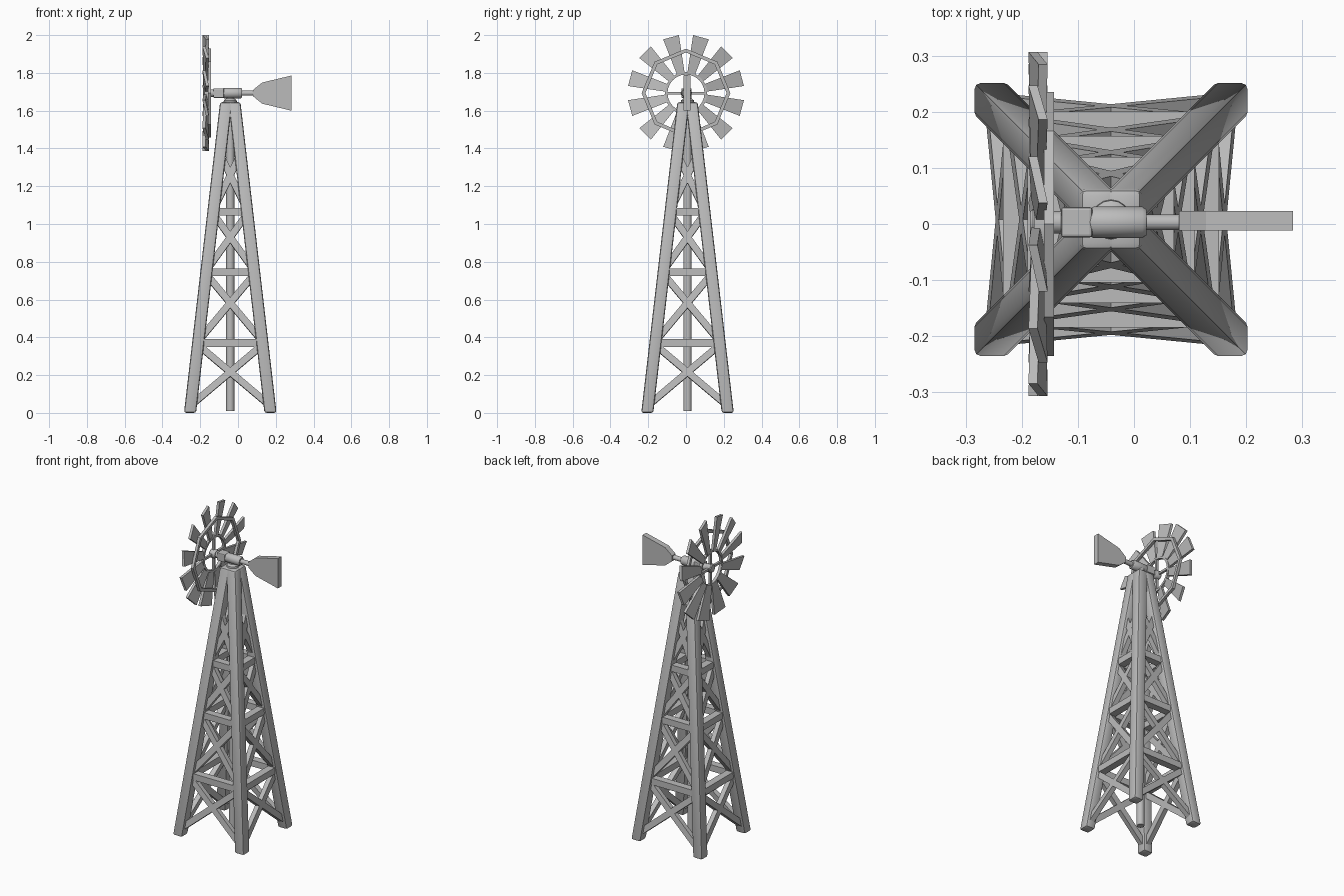
import bpy, bmesh, math
from mathutils import Vector, Matrix

old = bpy.data.objects.get("Cube")
if old:
    bpy.data.objects.remove(old, do_unlink=True)

grey = bpy.data.materials.new("weathered grey")
grey.use_nodes = True
grey.diffuse_color = (0.5, 0.5, 0.5, 1)
grey.node_tree.nodes["Principled BSDF"].inputs["Base Color"].default_value = (0.5, 0.5, 0.5, 1)

TOWER = Vector((-0.041, 0.008, 0))   # tower axis
HEAD = Vector((0, 0.003, 1.693))     # wheel and vane axis
TOP = 1.645


def finish(name, bm, bevel=0, segments=2, smooth=False):
    bmesh.ops.recalc_face_normals(bm, faces=bm.faces)
    if bevel:
        bmesh.ops.bevel(bm, geom=bm.edges[:], offset=bevel, segments=segments,
                        affect='EDGES', profile=0.5)
    mesh = bpy.data.meshes.new(name)
    bm.to_mesh(mesh)
    bm.free()
    mesh.materials.append(grey)
    obj = bpy.data.objects.new(name, mesh)
    bpy.context.collection.objects.link(obj)
    if smooth:
        bpy.ops.object.select_all(action='DESELECT')
        obj.select_set(True)
        bpy.context.view_layer.objects.active = obj
        bpy.ops.object.shade_smooth_by_angle(angle=math.radians(40))
    return obj


def loft(bm, loops):
    """Skin equal-length loops of points and close both ends."""
    rings = [[bm.verts.new(p) for p in loop] for loop in loops]
    n = len(rings[0])
    for a, b in zip(rings, rings[1:]):
        for i in range(n):
            bm.faces.new((a[i], a[(i + 1) % n], b[(i + 1) % n], b[i]))
    bm.faces.new(rings[0][::-1])
    bm.faces.new(rings[-1])


def square(center, half):
    return [center + Vector((sx * half, sy * half, 0))
            for sx, sy in ((-1, -1), (1, -1), (1, 1), (-1, 1))]


def beam(bm, a, b, normal, width, depth):
    """Rectangular bar from a to b, its depth along normal."""
    side = (b - a).cross(normal).normalized() * width / 2
    out = normal.normalized() * depth / 2
    loft(bm, [[p - side - out, p + side - out, p + side + out, p - side + out] for p in (a, b)])


def lathe(name, profile, origin, along_x=True, sides=16):
    """Turned part; profile lists (distance along axis, radius)."""
    bm = bmesh.new()
    loops = []
    for d, r in profile:
        loop = []
        for i in range(sides):
            t = 2 * math.pi * i / sides
            u, v = r * math.cos(t), r * math.sin(t)
            loop.append(origin + (Vector((d, u, v)) if along_x else Vector((u, v, d))))
        loops.append(loop)
    loft(bm, loops)
    return finish(name, bm, smooth=True)


def leg_offset(z):
    return 0.213 + (0.022 - 0.213) * z / TOP


# Four leaning legs
bm = bmesh.new()
for sx in (-1, 1):
    for sy in (-1, 1):
        ends = []
        for z in (0, TOP):
            o = leg_offset(z)
            ends.append(square(TOWER + Vector((sx * o, sy * o, z)), 0.032))
        loft(bm, ends)
finish("tower_legs", bm, bevel=0.012, smooth=True)

# Cap joining the legs
bm = bmesh.new()
loft(bm, [square(TOWER + Vector((0, 0, 1.56)), 0.058), square(TOWER + Vector((0, 0, TOP)), 0.052)])
finish("tower_cap", bm, bevel=0.01, smooth=True)

# Cross braces and rails, repeated on each tower side
braces, rails = bmesh.new(), bmesh.new()
levels = (0.03, 0.37, 0.745, 1.065, 1.38)
for k in range(4):
    turn = Matrix.Rotation(k * math.pi / 2, 3, 'Z')

    def corner(s, z):
        o = leg_offset(z)
        return TOWER + turn @ Vector((s * o, -o, z))

    normal = turn @ Vector((0, -1, 0.116))
    for z in levels[1:4]:
        beam(rails, corner(-1, z), corner(1, z), turn @ Vector((0, -1, 0)), 0.04, 0.045)
    for low, high in zip(levels, levels[1:]):
        for s in (-1, 1):
            beam(braces, corner(s, low + 0.01), corner(-s, high - 0.01), normal, 0.036, 0.03)
finish("cross_braces", braces)
finish("side_rails", rails)

# Pump pole and turntable
lathe("pump_pole", [(0.01, 0.022), (1.6, 0.022)], TOWER, along_x=False)
lathe("turntable", [(1.64, 0.036), (1.655, 0.034), (1.664, 0.022), (1.69, 0.02)],
      TOWER, along_x=False)

# Gear housing, shaft and tail rod
lathe("gear_housing", [(-0.08, 0.024), (-0.072, 0.028), (0.015, 0.028), (0.022, 0.023)], HEAD)
lathe("wheel_shaft", [(-0.165, 0.02), (-0.12, 0.02)], HEAD)
lathe("tail_rod", [(0.0, 0.014), (0.095, 0.014)], HEAD)
bm = bmesh.new()
beam(bm, HEAD + Vector((-0.13, 0, 0)), HEAD + Vector((-0.074, 0, 0)), Vector((0, 0, 1)), 0.054, 0.05)
finish("gear_box", bm, bevel=0.005)

# Tail vane
bm = bmesh.new()
outline = [(0.08, 0.017), (0.128, 0.056), (0.283, 0.093)]
outline = outline + [(x, -z) for x, z in reversed(outline)]
loft(bm, [[HEAD + Vector((x, y, z)) for x, z in outline] for y in (-0.015, 0.02)])
finish("tail_vane", bm)

# Twelve pitched, tapered blades
WHEEL = Vector((0, 0, 1.693))


def radial(angle):
    return (Vector((0, math.cos(angle), math.sin(angle))),
            Vector((0, -math.sin(angle), math.cos(angle))))


bm = bmesh.new()
for i in range(12):
    out, tangent = radial(math.radians(15 + 30 * i))
    loops = []
    for r, half in ((0.1, 0.02), (0.306, 0.043)):
        loops.append([WHEEL + out * r + tangent * s * half
                      + Vector((-0.171 + s * half * 0.21 + t * 0.008, 0, 0))
                      for s, t in ((-1, -1), (1, -1), (1, 1), (-1, 1))])
    loft(bm, loops)
finish("wheel_blades", bm)


# Wheel rings
def ring(name, sides, outer, inner, x0, x1, smooth=False):
    bm = bmesh.new()
    section = ((outer, x0), (outer, x1), (inner, x1), (inner, x0))
    loops = []
    for i in range(sides):
        out, _ = radial(2 * math.pi * i / sides)
        loops.append([bm.verts.new(WHEEL + out * r + Vector((x, 0, 0))) for r, x in section])
    for i in range(sides):
        a, b = loops[i], loops[(i + 1) % sides]
        for j in range(4):
            bm.faces.new((a[j], a[(j + 1) % 4], b[(j + 1) % 4], b[j]))
    finish(name, bm, smooth=smooth)


ring("outer_ring", 8, 0.235, 0.215, -0.16, -0.143)
ring("inner_ring", 24, 0.112, 0.098, -0.178, -0.16, smooth=True)

# Wheel spokes and hub
bm = bmesh.new()
for i in range(4):
    out, _ = radial(i * math.pi / 2)
    center = WHEEL + Vector((-0.168, 0, 0))
    beam(bm, center, center + out * 0.105, Vector((1, 0, 0)), 0.014, 0.014)
finish("wheel_spokes", bm)
lathe("wheel_hub", [(-0.185, 0.022), (-0.18, 0.027), (-0.155, 0.027), (-0.145, 0.022)], WHEEL)
